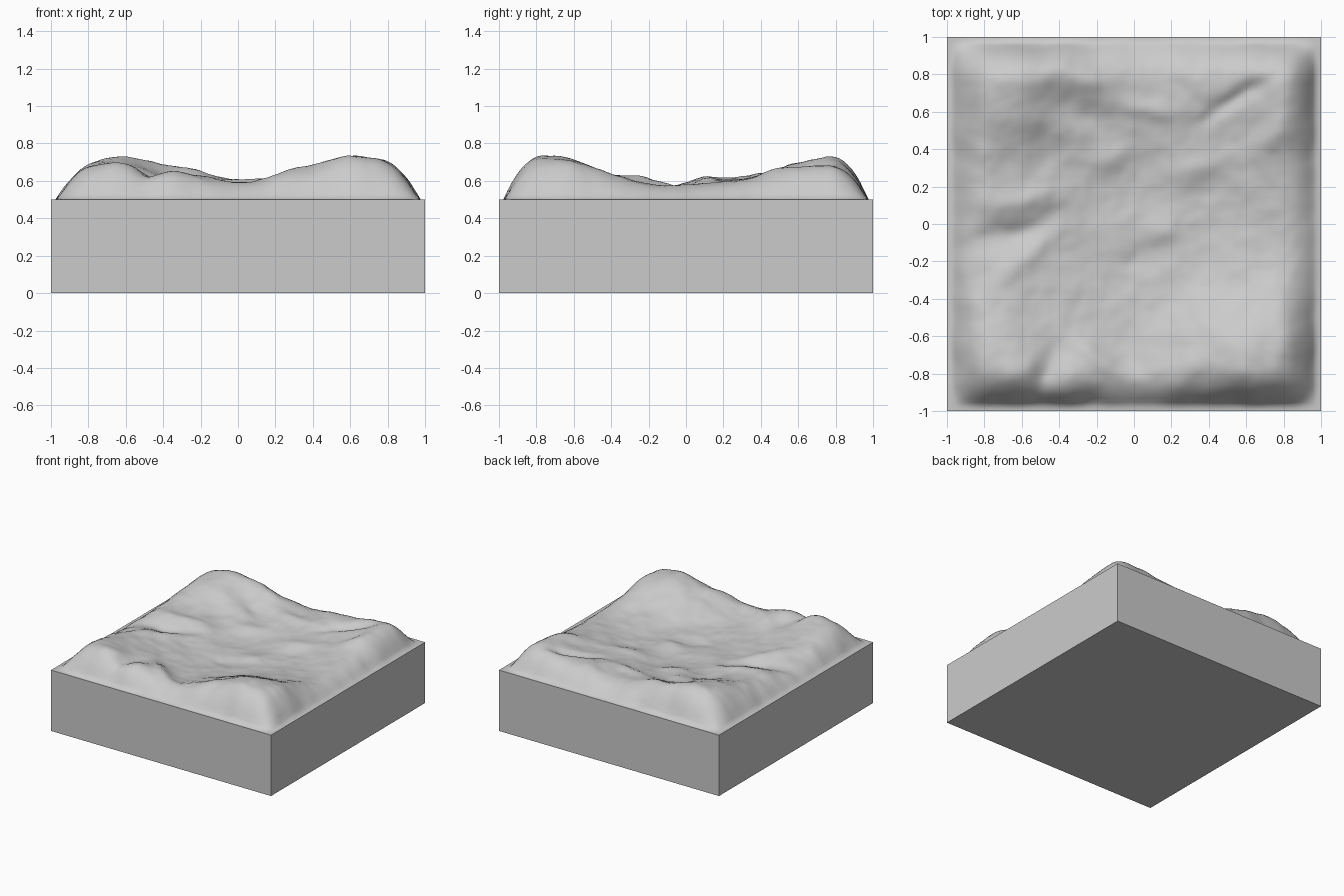
import bpy, bmesh, math
from mathutils import Vector, noise

if "Cube" in bpy.data.objects:
    bpy.data.objects.remove(bpy.data.objects["Cube"])

BASE = 0.5
N = 88            # terrain cells per side
RIM = 0.97        # flat border begins here

# Coarse relief in hundredths of a unit: rows run back to front, columns left to right
RELIEF = [
    [18, 25, 18, 11, 13, 17, 20],
    [17, 19, 12,  9, 11, 13, 20],
    [13, 11,  6,  4,  6,  9, 12],
    [11,  9,  5,  3,  4,  6,  9],
    [12,  9,  5,  3,  5,  9, 11],
    [17, 15,  9,  5, 13, 22, 19],
    [18, 21, 17, 10, 17, 23, 20],
]

# Gullies and spurs: x, y, length, width, direction in degrees, height
DETAILS = [
    (-0.70, -0.06, 0.28, 0.07, 18, -0.035),
    (-0.62,  0.14, 0.25, 0.07, 12, 0.020),
    (-0.60, -0.20, 0.30, 0.06, 42, 0.020),
    (-0.68, -0.42, 0.22, 0.07, 88, 0.020),
    ( 0.56,  0.68, 0.22, 0.04, 35, -0.030),
    ( 0.72,  0.47, 0.14, 0.06, 50, 0.022),
    (-0.46,  0.42, 0.12, 0.08, 130, -0.025),
    (-0.25,  0.76, 0.16, 0.07, -20, 0.025),
    (-0.28,  0.58, 0.18, 0.07, -25, -0.022),
    ( 0.05,  0.62, 0.22, 0.05, -5, 0.018),
    (-0.20, -0.70, 0.24, 0.06, -35, 0.028),
    (-0.47, -0.80, 0.16, 0.06, 60, -0.045),
    ( 0.27, -0.80, 0.12, 0.08, 70, 0.015),
    ( 0.03, -0.17, 0.10, 0.06, 30, -0.022),
    (-0.12,  0.35, 0.10, 0.07, 20, 0.025),
    ( 0.32,  0.28, 0.12, 0.07, 25, 0.022),
    ( 0.14, -0.04, 0.09, 0.06, 10, 0.020),
]


def catmull(p, t):
    a, b, c, d = p
    return 0.5 * (2*b + (c-a)*t + (2*a-5*b+4*c-d)*t*t + (3*b-a-3*c+d)*t**3)


def coarse(x, y):
    u = min(max((x + 0.9) / 0.3, 0), 6)
    v = min(max((0.9 - y) / 0.3, 0), 6)
    i, j = min(int(u), 5), min(int(v), 5)
    clamp = lambda k: min(max(k, 0), 6)
    rows = [catmull([RELIEF[clamp(j+r)][clamp(i+c)] for c in range(-1, 3)], u - i)
            for r in range(-1, 3)]
    return catmull(rows, v - j) / 100


def falloff(d, wobble):
    # steep shoulder down to the flat border, with a slightly irregular line
    if abs(d) >= RIM:
        return 0
    t = min(max((RIM - abs(d) + wobble) / 0.23, 0), 1)
    return 1 - (1 - t) ** 2.3


def height(x, y):
    # slight wobble of the sampling position gives irregular slopes
    wx = x + 0.04 * noise.noise(Vector((x*3, y*3, 4.2)))
    wy = y + 0.04 * noise.noise(Vector((x*3, y*3, 9.7)))
    h = coarse(wx, wy)
    for cx, cy, length, width, deg, amp in DETAILS:
        a = math.radians(deg)
        dx, dy = wx - cx, wy - cy
        p = (dx*math.cos(a) + dy*math.sin(a)) / length
        q = (dy*math.cos(a) - dx*math.sin(a)) / width
        h += amp * math.exp(-p*p - q*q)
    h += 0.010 * noise.fractal(Vector((x*5, y*5, 1.3)), 0.7, 2.1, 3)
    edge = falloff(x, 0.012 * noise.noise(Vector((y*7, 0, 2))))
    edge *= falloff(y, 0.012 * noise.noise(Vector((x*7, 5, 2))))
    return BASE + max(h, 0.015) * edge


def make(name, bm):
    me = bpy.data.meshes.new(name)
    bm.to_mesh(me)
    bm.free()
    ob = bpy.data.objects.new(name, me)
    bpy.context.collection.objects.link(ob)
    return ob


# Terrain surface
bm = bmesh.new()
bmesh.ops.create_grid(bm, x_segments=N, y_segments=N, size=1)
for v in bm.verts:
    v.co.z = height(v.co.x, v.co.y)
terrain = make("terrain", bm)
for p in terrain.data.polygons:
    p.use_smooth = True

# Base block, open at the top where the terrain covers it
bm = bmesh.new()
bmesh.ops.create_cube(bm, size=1)
bmesh.ops.scale(bm, vec=(2, 2, BASE), verts=bm.verts)
bmesh.ops.translate(bm, vec=(0, 0, BASE / 2), verts=bm.verts)
top = [f for f in bm.faces if f.normal.z > 0.9]
bmesh.ops.delete(bm, geom=top, context='FACES_ONLY')
make("base_block", bm)
